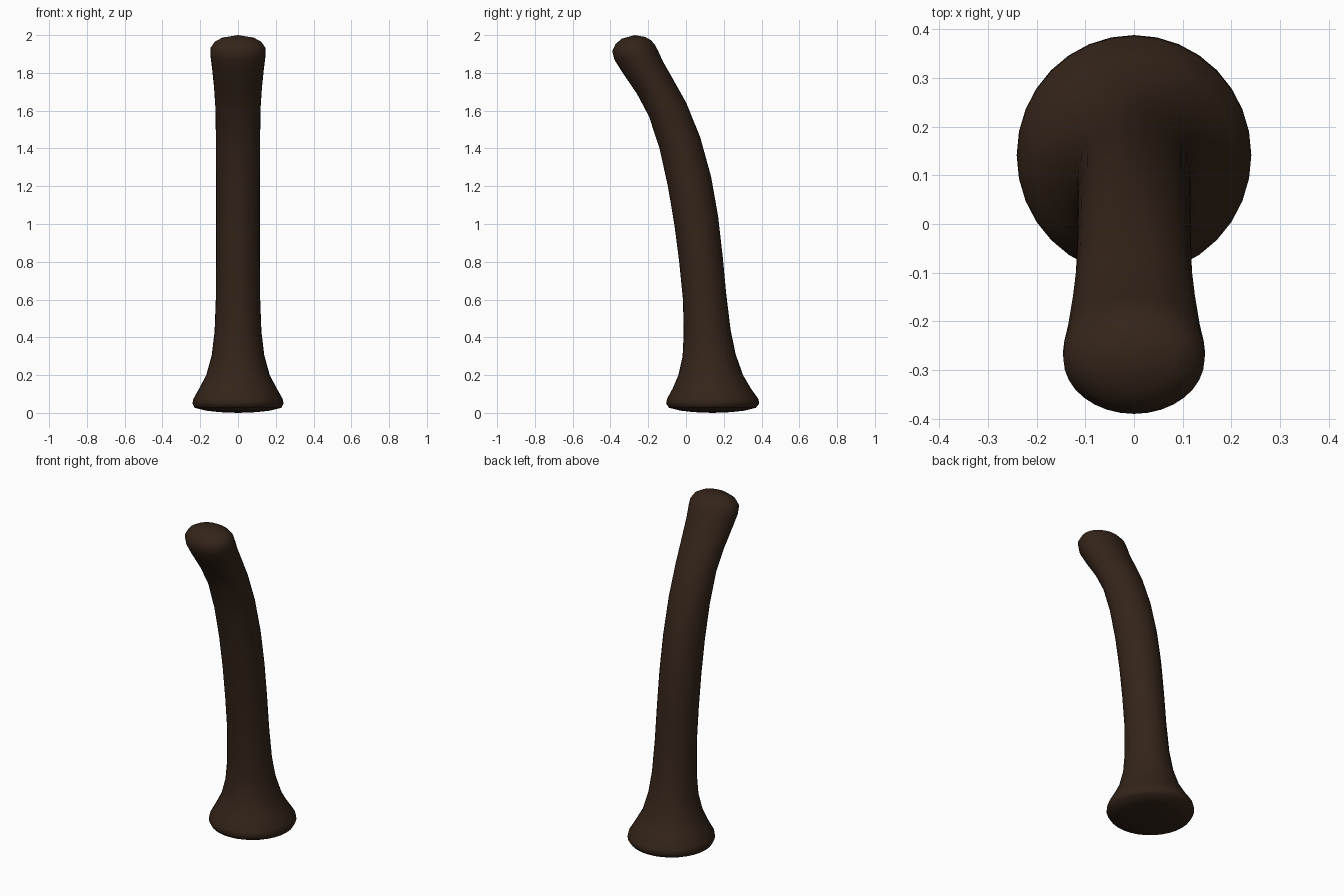
import bpy, bmesh, math
from mathutils import Vector

SIDES = 32

# Cross-sections: front edge (y, z), back edge (y, z), half width in x
RINGS = [
    (0.04, 0.004, 0.24, 0.004, 0.10),
    (-0.03, 0.012, 0.31, 0.012, 0.17),
    (-0.09, 0.027, 0.37, 0.027, 0.23),
    (-0.105, 0.05, 0.388, 0.05, 0.241),
    (-0.10, 0.075, 0.382, 0.075, 0.236),
    (-0.07, 0.13, 0.343, 0.13, 0.205),
    (-0.04, 0.20, 0.302, 0.20, 0.168),
    (-0.018, 0.30, 0.263, 0.31, 0.139),
    (-0.012, 0.42, 0.236, 0.44, 0.124),
    (-0.016, 0.60, 0.213, 0.63, 0.117),
    (-0.036, 0.80, 0.194, 0.83, 0.116),
    (-0.062, 1.00, 0.170, 1.04, 0.116),
    (-0.096, 1.20, 0.133, 1.25, 0.116),
    (-0.140, 1.40, 0.075, 1.46, 0.117),
    (-0.196, 1.57, 0.002, 1.64, 0.119),
    (-0.260, 1.69, -0.065, 1.76, 0.127),
    (-0.335, 1.80, -0.122, 1.86, 0.138),
    (-0.379, 1.87, -0.147, 1.915, 0.146),
    (-0.390, 1.915, -0.165, 1.95, 0.145),
    (-0.373, 1.953, -0.187, 1.974, 0.124),
    (-0.340, 1.981, -0.215, 1.990, 0.086),
]

# Lofted handle: flared foot, curved shaft, rounded head
bm = bmesh.new()
loops = []
for yf, zf, yb, zb, rx in RINGS:
    front, back = Vector((0, yf, zf)), Vector((0, yb, zb))
    mid, half = (front + back) / 2, (back - front) / 2
    ring = []
    for i in range(SIDES):
        a = 2 * math.pi * i / SIDES
        ring.append(bm.verts.new(mid + half * math.sin(a) + Vector((rx * math.cos(a), 0, 0))))
    loops.append(ring)
for low, high in zip(loops, loops[1:]):
    for i in range(SIDES):
        j = (i + 1) % SIDES
        bm.faces.new((low[i], low[j], high[j], high[i]))

# Closed ends
for ring, tip in ((loops[0], (0, 0.14, 0.0)), (loops[-1], (0, -0.272, 2.0))):
    pole = bm.verts.new(tip)
    for i in range(SIDES):
        bm.faces.new((ring[i], ring[(i + 1) % SIDES], pole))
bmesh.ops.recalc_face_normals(bm, faces=bm.faces)
mesh = bpy.data.meshes.new("curved_handle")
bm.to_mesh(mesh)
bm.free()
handle = bpy.data.objects.new("curved_handle", mesh)
bpy.context.collection.objects.link(handle)
for p in mesh.polygons:
    p.use_smooth = True

# Dark brown wood
wood = bpy.data.materials.new("dark_wood")
wood.diffuse_color = (0.035, 0.018, 0.010, 1)
mesh.materials.append(wood)
